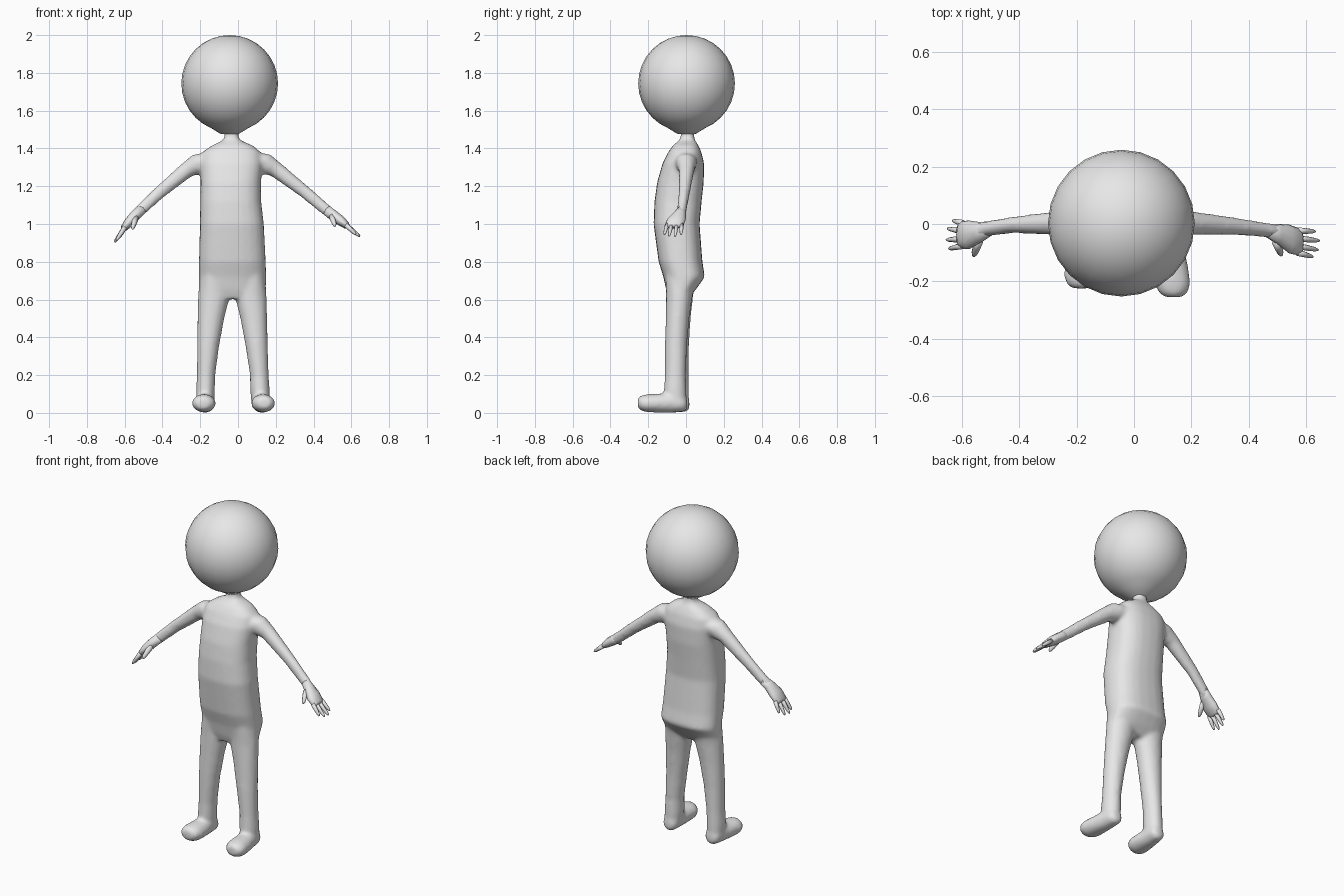
import bpy, bmesh, math
from mathutils import Vector

grey = bpy.data.materials.new("plain_grey")
grey.diffuse_color = (0.8, 0.8, 0.8, 1)


def loft(bm, sections, u, v, sides=16, power=2.0):
    """Closed tube through (x, y, z, half size along u, half size along v)."""
    u, v = Vector(u).normalized(), Vector(v).normalized()
    rings = []
    for x, y, z, a, b in sections:
        ring = []
        for i in range(sides):
            t = 2 * math.pi * i / sides
            c, s = math.cos(t), math.sin(t)
            c = math.copysign(abs(c) ** (2 / power), c)
            s = math.copysign(abs(s) ** (2 / power), s)
            ring.append(bm.verts.new(Vector((x, y, z)) + u * a * c + v * b * s))
        rings.append(ring)
    faces = [bm.faces.new(rings[0]), bm.faces.new(rings[-1])]
    for r, q in zip(rings, rings[1:]):
        for i in range(sides):
            j = (i + 1) % sides
            faces.append(bm.faces.new((r[i], r[j], q[j], q[i])))
    bmesh.ops.recalc_face_normals(bm, faces=faces)


def spans(rows):
    """Rows of z, x min, x max, y min, y max turned into loft sections."""
    return [((x0 + x1) / 2, (y0 + y1) / 2, z, (x1 - x0) / 2, (y1 - y0) / 2)
            for z, x0, x1, y0, y1 in rows]


def finish(name, bm):
    me = bpy.data.meshes.new(name)
    bm.to_mesh(me)
    bm.free()
    for p in me.polygons:
        p.use_smooth = True
    me.materials.append(grey)
    ob = bpy.data.objects.new(name, me)
    bpy.context.collection.objects.link(ob)
    return ob


X, Y, Z = (1, 0, 0), (0, 1, 0), (0, 0, 1)
body = bmesh.new()

# Torso, hips to neck
loft(body, spans([
    (0.605, -0.12, 0.06, -0.09, 0.01),
    (0.65, -0.208, 0.148, -0.105, 0.05),
    (0.72, -0.208, 0.15, -0.12, 0.1),
    (0.80, -0.207, 0.147, -0.145, 0.087),
    (1.00, -0.202, 0.137, -0.172, 0.072),
    (1.12, -0.2, 0.123, -0.167, 0.083),
    (1.22, -0.198, 0.122, -0.153, 0.094),
    (1.32, -0.2, 0.13, -0.125, 0.096),
    (1.38, -0.19, 0.12, -0.095, 0.082),
    (1.415, -0.14, 0.08, -0.07, 0.066),
    (1.44, -0.085, 0.02, -0.04, 0.05),
    (1.455, -0.072, 0.002, -0.028, 0.044),
    (1.52, -0.072, 0.002, -0.028, 0.044)]), X, Y, 24, 2.5)

# Legs
loft(body, spans([
    (0.75, 0.0, 0.14, -0.11, 0.06),
    (0.62, -0.018, 0.152, -0.106, 0.035),
    (0.50, 0.012, 0.155, -0.108, 0.018),
    (0.35, 0.04, 0.158, -0.112, 0.005),
    (0.20, 0.063, 0.163, -0.112, 0.0),
    (0.12, 0.064, 0.168, -0.118, 0.003),
    (0.05, 0.07, 0.168, -0.11, 0.003)]), X, Y)
loft(body, spans([
    (0.75, -0.2, -0.06, -0.11, 0.06),
    (0.62, -0.212, -0.042, -0.106, 0.038),
    (0.50, -0.215, -0.072, -0.105, 0.025),
    (0.35, -0.217, -0.1, -0.105, 0.016),
    (0.20, -0.218, -0.12, -0.102, 0.014),
    (0.12, -0.222, -0.122, -0.105, 0.016),
    (0.05, -0.22, -0.125, -0.1, 0.016)]), X, Y)

# Feet, heel to toe
for heel, toe, y0, y1 in ((0.118, 0.138, 0.006, -0.255),
                          (-0.17, -0.184, 0.018, -0.225)):
    rows = []
    for t, a, h, zc in ((0, 0.025, 0.028, 0.045), (0.08, 0.045, 0.045, 0.05),
                        (0.35, 0.052, 0.053, 0.053), (0.6, 0.06, 0.05, 0.051),
                        (0.82, 0.064, 0.048, 0.051), (0.94, 0.052, 0.04, 0.052),
                        (1, 0.032, 0.026, 0.052)):
        rows.append((heel + (toe - heel) * t, y0 + (y1 - y0) * t, zc, a, h))
    loft(body, rows, X, Z)

# Arms, shoulder to wrist
loft(body, [(0.03, -0.005, 1.335, 0.075, 0.06), (0.13, 0.0, 1.322, 0.058, 0.062),
            (0.2, 0.003, 1.289, 0.042, 0.043), (0.35, -0.008, 1.173, 0.031, 0.034),
            (0.47, -0.022, 1.072, 0.025, 0.031), (0.5, -0.034, 1.048, 0.034, 0.028)],
     Y, (0.62, 0, 0.78))
loft(body, [(-0.1, -0.005, 1.335, 0.075, 0.06), (-0.2, 0.0, 1.32, 0.058, 0.062),
            (-0.27, 0.003, 1.287, 0.042, 0.043), (-0.42, -0.003, 1.163, 0.029, 0.034),
            (-0.51, -0.016, 1.078, 0.027, 0.031), (-0.54, -0.03, 1.05, 0.036, 0.028)],
     Y, (-0.65, 0, 0.76))

# Blend the body parts into one soft skin
ob = finish("body", body)
skin = ob.modifiers.new("skin", 'REMESH')
skin.mode = 'VOXEL'
skin.voxel_size = 0.011
skin.use_smooth_shade = True
soft = ob.modifiers.new("soften", 'SMOOTH')
soft.factor = 0.5
soft.iterations = 7


def hand(name, palm, up, fingers, thumb):
    bm = bmesh.new()
    loft(bm, palm, Y, up, 12)
    for base, tip in fingers + [thumb]:
        b, t = Vector(base), Vector(tip)
        w = 0.0125 if (base, tip) == thumb else 0.0095
        side = Vector(Y) if w < 0.012 else Vector((t - b).cross(Vector(up)))
        rows = [(*b.lerp(t, k), w * r, w * r * 1.15)
                for k, r in ((0, 1.2), (0.5, 1.05), (0.85, 0.8), (1, 0.4))]
        loft(bm, rows, side, up, 8)
    finish(name, bm)


# Hands with four fingers and a thumb
hand("right_hand",
     [(0.46, -0.021, 1.08, 0.022, 0.027), (0.5, -0.035, 1.049, 0.035, 0.028),
      (0.54, -0.052, 1.02, 0.05, 0.027), (0.575, -0.062, 0.992, 0.048, 0.019),
      (0.585, -0.062, 0.984, 0.038, 0.011)], (0.62, 0, 0.78),
     [((0.57, y0, 0.996), (x, y1, z)) for y0, x, y1, z in
      ((-0.023, 0.632, -0.026, 0.945), (-0.05, 0.646, -0.058, 0.934),
       (-0.077, 0.642, -0.09, 0.936), (-0.1, 0.624, -0.114, 0.945))],
     ((0.495, -0.06, 1.04), (0.515, -0.11, 0.99)))
hand("left_hand",
     [(-0.5, -0.015, 1.087, 0.024, 0.027), (-0.54, -0.03, 1.05, 0.037, 0.028),
      (-0.575, -0.038, 1.012, 0.05, 0.026), (-0.604, -0.038, 0.978, 0.048, 0.019),
      (-0.612, -0.038, 0.968, 0.038, 0.011)], (-0.75, 0, 0.66),
     [((-0.598, y0, 0.984), (x, y1, z)) for y0, x, y1, z in
      ((0.003, -0.632, 0.012, 0.925), (-0.025, -0.65, -0.016, 0.908),
       (-0.053, -0.654, -0.055, 0.903), (-0.076, -0.645, -0.086, 0.912))],
     ((-0.54, -0.055, 1.035), (-0.56, -0.112, 0.975)))

# Head, with its underside drawn down to the neck
bm = bmesh.new()
bmesh.ops.create_uvsphere(bm, u_segments=24, v_segments=16, radius=0.256)
for v in bm.verts:
    if v.co.z < -0.25:
        v.co.z -= 0.015
    v.co += Vector((-0.044, 0.003, 1.744))
finish("head", bm)
